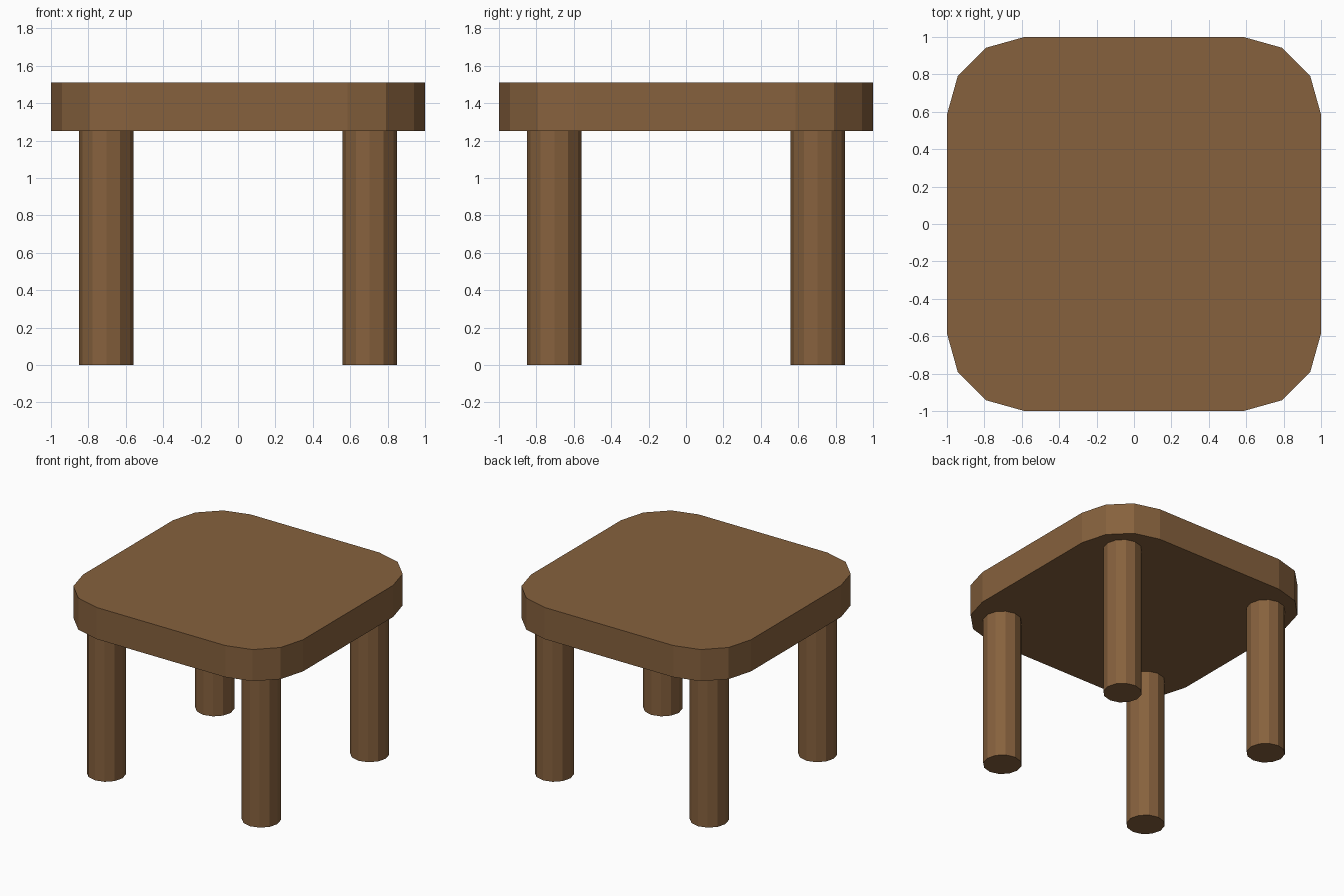
import bpy, bmesh, math

if "Cube" in bpy.data.objects:
    bpy.data.objects.remove(bpy.data.objects["Cube"])

wood = bpy.data.materials.new("brown_wood")
wood.diffuse_color = (0.24, 0.12, 0.047, 1)
wood.use_nodes = True
wood.node_tree.nodes["Principled BSDF"].inputs["Base Color"].default_value = wood.diffuse_color


def prism(name, outline, z0, z1):
    """Flat-shaded solid from a counter-clockwise outline."""
    bm = bmesh.new()
    face = bm.faces.new([bm.verts.new((x, y, z0)) for x, y in outline])
    ext = bmesh.ops.extrude_face_region(bm, geom=[face], use_keep_orig=True)
    top = [v for v in ext["geom"] if isinstance(v, bmesh.types.BMVert)]
    bmesh.ops.translate(bm, verts=top, vec=(0, 0, z1 - z0))
    bmesh.ops.recalc_face_normals(bm, faces=bm.faces)
    mesh = bpy.data.meshes.new(name)
    bm.to_mesh(mesh)
    bm.free()
    mesh.materials.append(wood)
    obj = bpy.data.objects.new(name, mesh)
    bpy.context.collection.objects.link(obj)
    return obj


# Table top: one rounded corner repeated around four quarter turns
corner = [(1.0, 0.585), (0.942, 0.792), (0.792, 0.942), (0.585, 1.0)]
outline = []
for c, s in ((1, 0), (0, 1), (-1, 0), (0, -1)):
    outline += [(x * c - y * s, x * s + y * c) for x, y in corner]
prism("table_top", outline, 1.25, 1.51)

# Four twelve-sided legs
circle = [(0.146 * math.cos(i * math.tau / 12), 0.146 * math.sin(i * math.tau / 12))
          for i in range(12)]
for depth, y in (("front", -0.704), ("back", 0.704)):
    for side, x in (("left", -0.704), ("right", 0.704)):
        leg = prism(f"{depth}_{side}_leg", circle, 0, 1.25)
        leg.location = (x, y, 0)
